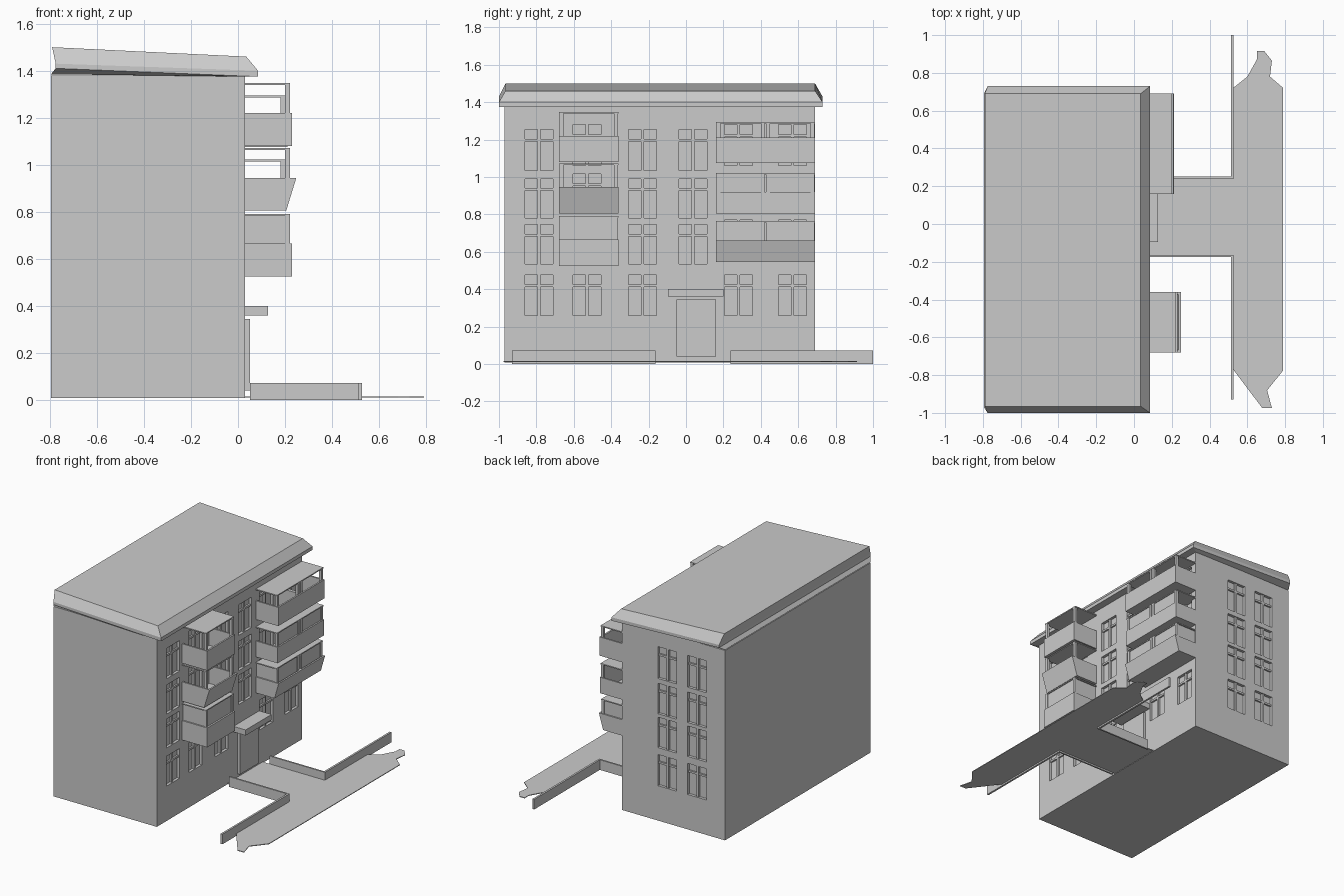
import bpy, bmesh

if "Cube" in bpy.data.objects:
    bpy.data.objects.remove(bpy.data.objects["Cube"])

WALL = 0.03          # x of the facade
T = 0.012            # panel thickness


def prism(bm, profile, y0, y1):
    """Extrude an (x, z) profile from y0 to y1."""
    a = [bm.verts.new((x, y0, z)) for x, z in profile]
    b = [bm.verts.new((x, y1, z)) for x, z in profile]
    n = len(a)
    bm.faces.new(a)
    bm.faces.new(b[::-1])
    for i in range(n):
        bm.faces.new((a[i], b[i], b[(i + 1) % n], a[(i + 1) % n]))


def box(bm, x0, x1, y0, y1, z0, z1):
    prism(bm, [(x0, z0), (x1, z0), (x1, z1), (x0, z1)], y0, y1)


def finish(bm, name):
    bmesh.ops.recalc_face_normals(bm, faces=bm.faces[:])
    me = bpy.data.meshes.new(name)
    bm.to_mesh(me)
    bm.free()
    ob = bpy.data.objects.new(name, me)
    bpy.context.collection.objects.link(ob)
    return ob


# Main block with window recesses on the facade and on the +y end
bm = bmesh.new()
box(bm, -0.795, WALL, -0.97, 0.69, 0.008, 1.38)
block = finish(bm, "building_block")

rows = [(0.26, 0.475), (0.535, 0.745), (0.78, 0.99), (1.035, 1.255)]
cols = [-0.785, -0.53, -0.232, 0.037, 0.28, 0.57]
balcony_cols = (-0.53, 0.28, 0.57)
W, D = 0.15, 0.02
cut, frames = bmesh.new(), bmesh.new()


def window(c, z0, z1, end=False):
    zt = z0 + (z1 - z0) * 0.7

    def put(b, u0, u1, d0, d1, za, zb):
        if end:
            box(b, u0, u1, 0.69 + d0, 0.69 + d1, za, zb)
        else:
            box(b, WALL + d0, WALL + d1, u0, u1, za, zb)
    put(cut, c - W / 2, c + W / 2, -D, 0.03, z0, z1)
    put(frames, c - 0.008, c + 0.008, -D - 0.002, -0.006, z0, z1)
    put(frames, c - W / 2, c + W / 2, -D - 0.002, -0.008, zt, zt + 0.014)


for i, (z0, z1) in enumerate(rows):
    for c in cols:
        if i == 0 and c == 0.037:
            continue                      # the entrance is here
        up = 0.025 if i and c in balcony_cols else 0
        window(c, z0 + up, z1 + up)
    for c in (-0.333, -0.572):
        window(c, z0, z1 + 0.01, end=True)
cutter = finish(cut, "window_cutter")
cutter.hide_render = True
finish(frames, "window_frames")
mod = block.modifiers.new("recesses", 'BOOLEAN')
mod.operation, mod.object, mod.solver = 'DIFFERENCE', cutter, 'EXACT'
bpy.context.view_layer.objects.active = block
bpy.ops.object.modifier_apply(modifier=mod.name)
bpy.data.objects.remove(cutter)

# Roof: four stacked rings, (x0, x1, y0, y1, z at x0, z at x1)
bm = bmesh.new()
rings = []
for x0, x1, y0, y1, za, zb in [(-0.795, 0.03, -0.97, 0.69, 1.385, 1.375),
                               (-0.775, 0.085, -1.0, 0.73, 1.41, 1.375),
                               (-0.775, 0.085, -1.0, 0.73, 1.43, 1.40),
                               (-0.79, 0.035, -0.965, 0.69, 1.50, 1.46)]:
    rings.append([bm.verts.new(p) for p in
                  ((x0, y0, za), (x1, y0, zb), (x1, y1, zb), (x0, y1, za))])
bm.faces.new(rings[0][::-1])
bm.faces.new(rings[-1])
for a, b in zip(rings, rings[1:]):
    for i in range(4):
        j = (i + 1) % 4
        bm.faces.new((a[i], a[j], b[j], b[i]))
finish(bm, "roof")


def balcony(name, y0, y1, z0, z1, xb, xt, top, xr, glaze=None):
    """Parapet z0..z1 (front x goes xb to xt), posts and a roof at top out to xr."""
    bm = bmesh.new()
    box(bm, WALL, xb, y0, y1, z0, z0 + T)
    prism(bm, [(xb - T, z0), (xb, z0), (xt, z1), (xt - T, z1)], y0, y1)
    for y in (y0, y1 - T):
        prism(bm, [(WALL, z0), (xb, z0), (xt, z1), (WALL, z1)], y, y + T)
    box(bm, WALL, xr, y0, y1, top - 0.008, top)
    for y in (y0 + 0.004, y1 - 0.024):
        box(bm, xr - 0.02, xr, y, y + 0.02, z1 - 0.03, top)
    if glaze:                              # glass across the front
        box(bm, xr - 0.012, xr - 0.006, y0 + 0.01, y1 - 0.01, z1 - 0.02, top)
    if glaze == "all":                     # and down both sides
        for y in (y0 + 0.01, y1 - 0.016):
            box(bm, WALL, xr - 0.01, y, y + 0.006, z1 - 0.02, top)
    finish(bm, name)


# Single stack of balconies
a, b = -0.68, -0.36
balcony("single_balcony_low", a, b, 0.525, 0.665, 0.23, 0.23, 0.79, 0.22, "all")
balcony("single_balcony_mid", a, b, 0.805, 0.945, 0.205, 0.248, 1.072, 0.22)
balcony("single_balcony_top", a, b, 1.08, 1.22, 0.23, 0.23, 1.347, 0.22)

# Paired stack of balconies
for side, a, b in (("left", 0.16, 0.425), ("right", 0.425, 0.69)):
    balcony(f"paired_balcony_low_{side}", a, b, 0.545, 0.66, 0.18, 0.213, 0.765, 0.195, "all")
    balcony(f"paired_balcony_mid_{side}", a, b, 0.805, 0.92, 0.205, 0.205, 1.022, 0.20, "front")
    balcony(f"paired_balcony_top_{side}", a, b, 1.075, 1.21, 0.21, 0.21, 1.295, 0.20)

# Entrance door and canopy
bm = bmesh.new()
box(bm, 0.02, 0.05, -0.05, 0.16, 0.04, 0.345)
finish(bm, "entrance_door")
bm = bmesh.new()
box(bm, 0.02, 0.128, -0.095, 0.20, 0.36, 0.40)
finish(bm, "entrance_canopy")

# Paved path with ragged ends
path = [(0.03, -0.165), (0.525, -0.165), (0.525, -0.77), (0.60, -0.87), (0.68, -0.975),
        (0.73, -0.975), (0.705, -0.88), (0.79, -0.775), (0.79, 0.72), (0.72, 0.78),
        (0.73, 0.865), (0.69, 0.915), (0.65, 0.915), (0.65, 0.87), (0.60, 0.78),
        (0.525, 0.72), (0.525, 0.24), (0.03, 0.24)]
bm = bmesh.new()
face = bm.faces.new([bm.verts.new((x, y, 0.011)) for x, y in path])
ext = bmesh.ops.extrude_face_region(bm, geom=[face])
bmesh.ops.translate(bm, vec=(0, 0, 0.005),
                    verts=[v for v in ext["geom"] if isinstance(v, bmesh.types.BMVert)])
bmesh.ops.triangulate(bm, faces=[f for f in bm.faces if len(f.verts) > 4])
finish(bm, "path")

# Low L-shaped walls beside the path
for name, x0, y, end in (("garden_wall_left", 0.05, -0.17, -0.93),
                         ("garden_wall_right", 0.085, 0.245, 1.0)):
    bm = bmesh.new()
    box(bm, x0, 0.527, y - 0.006, y + 0.006, 0, 0.073)
    box(bm, 0.513, 0.527, min(y, end), max(y, end), 0, 0.073)
    finish(bm, name)
